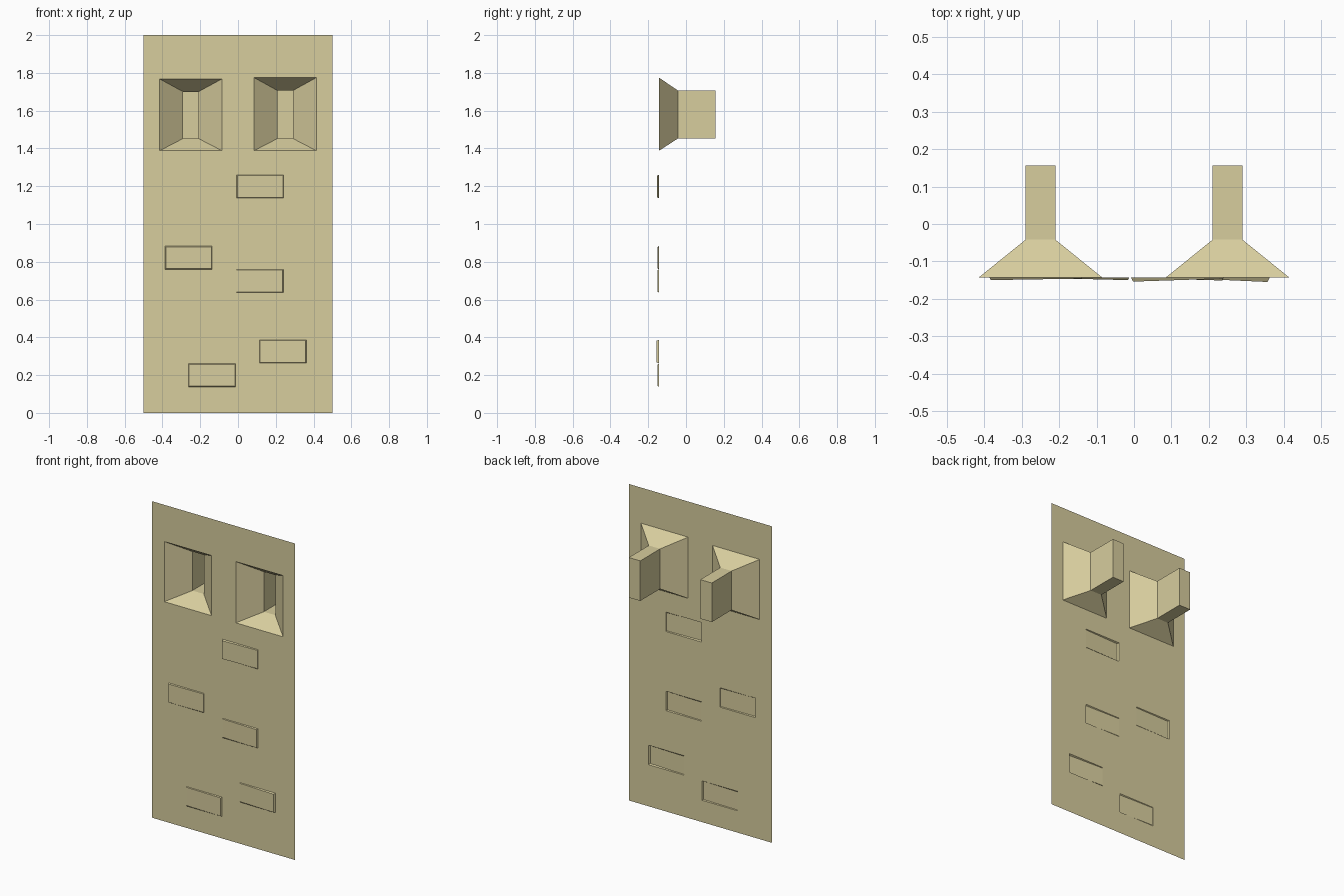
import bpy
import bmesh

cube = bpy.data.objects.get("Cube")
if cube:
    bpy.data.objects.remove(cube, do_unlink=True)

stone = bpy.data.materials.new("pale_sandstone")
stone.use_nodes = True
color = (0.68, 0.61, 0.34, 1)
stone.diffuse_color = color
stone.node_tree.nodes["Principled BSDF"].inputs["Base Color"].default_value = color

WALL_Y = -0.143


def ring(bm, x0, x1, z0, z1, y_left, y_right=None):
    """Rectangle of vertices, anticlockwise seen from the front."""
    y_right = y_left if y_right is None else y_right
    return [bm.verts.new(p) for p in ((x0, y_left, z0), (x1, y_right, z0),
                                      (x1, y_right, z1), (x0, y_left, z1))]


def finish(bm, name):
    mesh = bpy.data.meshes.new(name)
    bm.to_mesh(mesh)
    bm.free()
    mesh.materials.append(stone)
    obj = bpy.data.objects.new(name, mesh)
    bpy.context.collection.objects.link(obj)


def loft(name, sections):
    """Join successive rectangles with walls and cap the last one."""
    bm = bmesh.new()
    rings = [ring(bm, *s) for s in sections]
    for a, b in zip(rings, rings[1:]):
        for i in range(4):
            j = (i + 1) % 4
            bm.faces.new((a[i], a[j], b[j], b[i]))
    bm.faces.new(rings[-1])
    finish(bm, name)


# Splayed slit windows: flared mouth, then a narrow closed shaft
windows = {"right": (-0.25, 1.768, 1.70), "left": (0.25, 1.775, 1.706)}
openings = []
for side, (x, top, slit_top) in windows.items():
    mouth = (x - 0.165, x + 0.165, 1.388, top)
    slit = (x - 0.04, x + 0.04, 1.453, slit_top)
    openings.append(mouth)
    loft(side + "_window_recess",
         [mouth + (WALL_Y,), slit + (-0.042,), slit + (0.157,)])

# Raised stones: left x, bottom z, protrusion at the left and right ends
stones = [(-0.008, 1.137, 0.011, 0.003),
          (-0.386, 0.76, 0.007, 0.003),
          (-0.008, 0.637, 0.001, 0.008),
          (0.115, 0.263, 0.001, 0.012),
          (-0.261, 0.138, 0.001, 0.007)]
for n, (x, z, left, right) in enumerate(stones, 1):
    base = (x, x + 0.248, z, z + 0.123)
    face = (x + left * 0.5, x + 0.248 - right * 0.5, z + 0.004, z + 0.119)
    openings.append(base)
    loft(f"raised_stone_{n}",
         [base + (WALL_Y,), face + (WALL_Y - left, WALL_Y - right)])

# Thin wall sheet with an opening behind each recess and stone
bm = bmesh.new()
for rect in [(-0.5, 0.5, 0, 2)] + openings:
    loop = ring(bm, *rect, WALL_Y)
    for i in range(4):
        bm.edges.new((loop[i], loop[(i + 1) % 4]))
bmesh.ops.triangle_fill(bm, edges=bm.edges[:], use_beauty=True, normal=(0, -1, 0))
for f in bm.faces:
    f.normal_update()
    if f.normal.y > 0:
        f.normal_flip()
bmesh.ops.dissolve_limit(bm, angle_limit=0.01, verts=bm.verts[:], edges=bm.edges[:])
finish(bm, "wall_panel")
